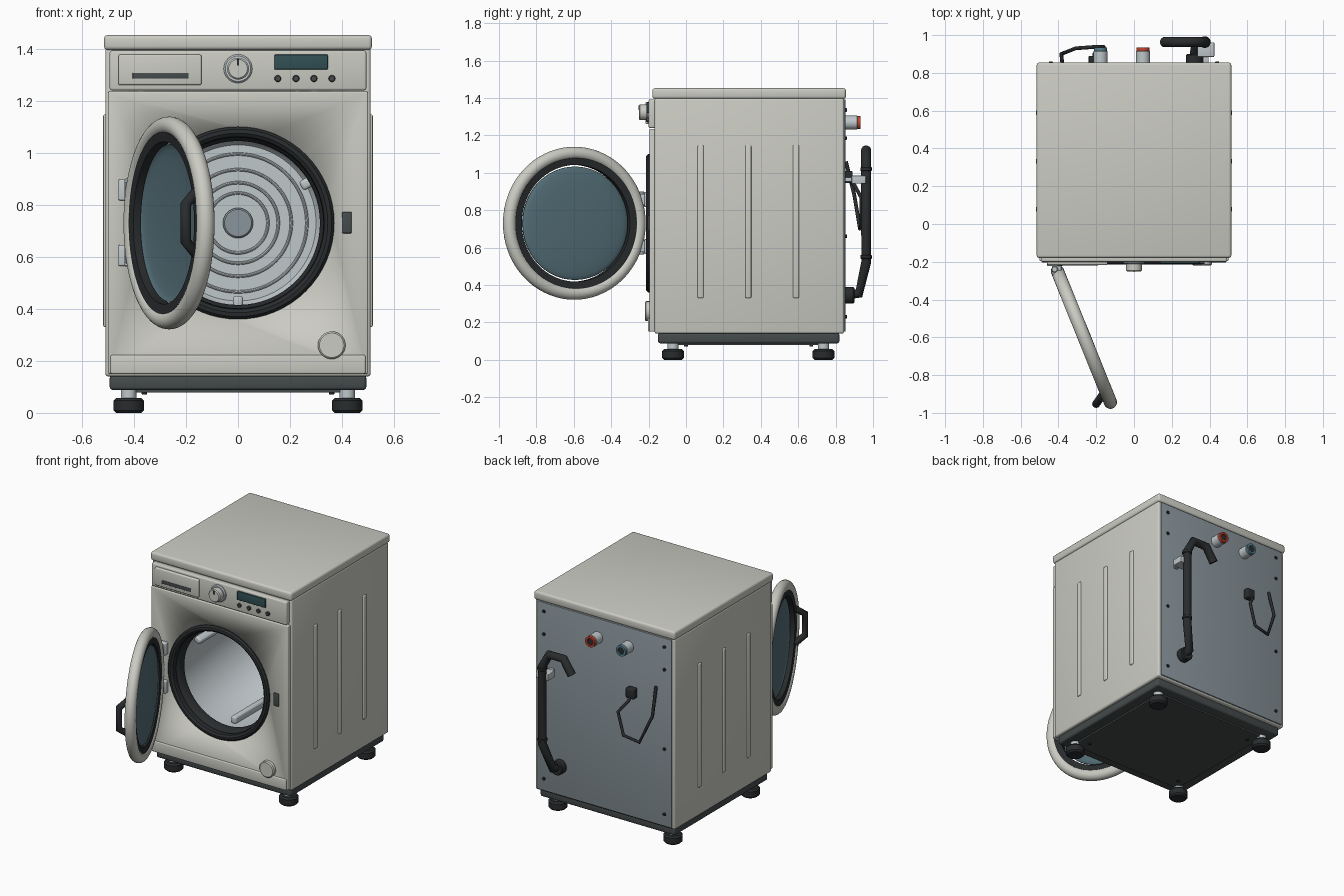
import bpy, bmesh
from math import pi, sin, cos, radians
from mathutils import Matrix, Vector

if "Cube" in bpy.data.objects:
    bpy.data.objects.remove(bpy.data.objects["Cube"])


def material(name, r, g, b):
    m = bpy.data.materials.new(name)
    m.diffuse_color = (r, g, b, 1)
    m.use_nodes = True
    m.node_tree.nodes["Principled BSDF"].inputs["Base Color"].default_value = m.diffuse_color
    return m


SHELL = material("shell_enamel", 0.60, 0.60, 0.55)
DARK = material("dark_rubber", 0.022, 0.025, 0.027)
BASE = material("base_grey", 0.06, 0.07, 0.072)
STEEL = material("steel", 0.52, 0.57, 0.59)
PANEL = material("back_steel", 0.25, 0.30, 0.33)
GLASS = material("tinted_glass", 0.09, 0.16, 0.19)
SCREEN = material("screen", 0.03, 0.08, 0.09)
RED = material("hot_red", 0.55, 0.06, 0.03)
BLUE = material("cold_blue", 0.10, 0.22, 0.28)


def finish(name, bm, mat, matrix=None):
    bmesh.ops.recalc_face_normals(bm, faces=bm.faces)
    me = bpy.data.meshes.new(name)
    bm.to_mesh(me)
    bm.free()
    me.polygons.foreach_set("use_smooth", [True] * len(me.polygons))
    me.set_sharp_from_angle(angle=radians(40))
    me.materials.append(mat)
    ob = bpy.data.objects.new(name, me)
    bpy.context.collection.objects.link(ob)
    if matrix:
        ob.matrix_world = matrix
    return ob


def box(name, x, y, z, mat, bevel=0.0, matrix=None):
    bm = bmesh.new()
    bmesh.ops.create_cube(bm, size=1)
    for v in bm.verts:
        for i, (a, b) in enumerate((x, y, z)):
            v.co[i] = (a + b) / 2 + v.co[i] * (b - a)
    if bevel:
        bmesh.ops.bevel(bm, geom=bm.edges[:], offset=bevel, segments=3,
                        profile=0.5, affect='EDGES')
    return finish(name, bm, mat, matrix)


def lathe(name, prof, loc, mat, axis='y', segs=64, closed=False, matrix=None):
    """Spin (radius, height) points about the y or z axis through loc."""
    bm = bmesh.new()
    rings = []
    for i in range(segs):
        a = 2 * pi * i / segs
        c, s = cos(a), sin(a)
        rings.append([bm.verts.new(Vector(loc) + Vector(
            (r * c, h, r * s) if axis == 'y' else (r * c, r * s, h))) for r, h in prof])
    n = len(prof)
    for i in range(segs):
        p, q = rings[i], rings[(i + 1) % segs]
        for j in range(n if closed else n - 1):
            k = (j + 1) % n
            bm.faces.new((p[j], p[k], q[k], q[j]))
    bmesh.ops.remove_doubles(bm, verts=bm.verts, dist=1e-6)
    return finish(name, bm, mat, matrix)


def disc(name, r, h0, h1, loc, mat, axis='y', b=0.006, segs=40):
    lo, hi = min(h0, h1), max(h0, h1)
    return lathe(name, [(0, lo), (r - b, lo), (r, lo + b), (r, hi - b), (r - b, hi), (0, hi)],
                 loc, mat, axis, segs)


def ring(name, R, r, loc, mat, segs=64, n=16, matrix=None):
    prof = [(R + r * cos(2 * pi * i / n), r * sin(2 * pi * i / n)) for i in range(n)]
    return lathe(name, prof, loc, mat, 'y', segs, True, matrix)


def tube(name, pts, r, mat, matrix=None):
    cu = bpy.data.curves.new(name, 'CURVE')
    cu.dimensions = '3D'
    cu.bevel_depth = r
    cu.bevel_resolution = 4
    cu.use_fill_caps = True
    sp = cu.splines.new('POLY')
    sp.points.add(len(pts) - 1)
    for p, co in zip(sp.points, pts):
        p.co = (*co, 1)
    cu.materials.append(mat)
    ob = bpy.data.objects.new(name, cu)
    bpy.context.collection.objects.link(ob)
    if matrix:
        ob.matrix_world = matrix


# cabinet and front panel, with the round drum opening cut out
ZC = 0.73
shell = box("cabinet_shell", (-0.51, 0.51), (-0.168, 0.845), (0.14, 1.40), SHELL, 0.012)
front = box("front_panel", (-0.5, 0.5), (-0.195, -0.16), (0.15, 1.235), SHELL, 0.006)
cutter = disc("opening_cutter", 0.35, -0.4, 0.62, (0, 0, ZC), SHELL, segs=64)
cutter.hide_render = True
for ob in (shell, front):
    m = ob.modifiers.new("opening", 'BOOLEAN')
    m.object = cutter
    m.solver = 'EXACT'
    bpy.context.view_layer.objects.active = ob
    bpy.ops.object.modifier_apply(modifier="opening")
bpy.data.objects.remove(cutter)
box("top_lid", (-0.515, 0.515), (-0.18, 0.855), (1.395, 1.452), SHELL, 0.014)
box("plinth", (-0.493, 0.493), (-0.15, 0.82), (0.088, 0.145), BASE, 0.012)
box("bottom_plate", (-0.42, 0.42), (-0.08, 0.75), (0.078, 0.095), BASE)
box("kick_panel", (-0.49, 0.49), (-0.203, -0.165), (0.15, 0.222), SHELL, 0.006)
disc("filter_cap", 0.053, -0.22, -0.18, (0.36, 0, 0.26), SHELL)

# feet, bottom screws and side ribs
for sx in (-1, 1):
    for y in (-0.07, 0.735):
        disc("foot", 0.058, 0, 0.057, (sx * 0.42, y, 0), DARK, 'z', 0.01)
        disc("foot_stem", 0.03, 0.05, 0.095, (sx * 0.42, y, 0), STEEL, 'z')
    for y in (0.0, 0.67):
        disc("bottom_screw", 0.01, 0.07, 0.082, (sx * 0.36, y, 0), DARK, 'z', 0.002, 12)
    for y in (0.078, 0.333, 0.588):
        box("side_rib", (sx * 0.51 - 0.008, sx * 0.51 + 0.008), (y - 0.016, y + 0.016),
            (0.33, 1.147), SHELL, 0.006)

# control panel
box("control_panel", (-0.493, 0.493), (-0.2, -0.16), (1.24, 1.392), SHELL, 0.008)
box("detergent_drawer", (-0.46, -0.14), (-0.217, -0.19), (1.26, 1.377), SHELL, 0.007)
box("drawer_grip", (-0.405, -0.19), (-0.22, -0.21), (1.285, 1.307), BASE, 0.002)
disc("knob_collar", 0.055, -0.212, -0.19, (0, 0, 1.323), STEEL)
disc("program_knob", 0.042, -0.252, -0.2, (0, 0, 1.323), SHELL)
box("knob_mark", (-0.003, 0.003), (-0.254, -0.248), (1.335, 1.36), DARK)
box("display", (0.14, 0.345), (-0.21, -0.19), (1.32, 1.377), SCREEN, 0.003)
for x in (0.153, 0.223, 0.292, 0.361):
    disc("button", 0.013, -0.213, -0.19, (x, 0, 1.285), BASE, b=0.003, segs=20)
box("latch", (0.4, 0.437), (-0.205, -0.18), (0.69, 0.773), BASE, 0.005)

# drum and gasket
O = (0, 0, ZC)
lathe("drum", [(0.325, -0.13), (0.325, 0.52), (0.3, 0.55), (0, 0.55), (0, 0.56),
               (0.31, 0.56), (0.335, 0.53), (0.335, -0.13), (0.325, -0.13)], O, STEEL)
lathe("door_gasket", [(0.37, -0.18), (0.37, -0.202), (0.36, -0.213), (0.345, -0.215),
                      (0.332, -0.205), (0.328, -0.185), (0.333, -0.17), (0.322, -0.155),
                      (0.315, -0.14), (0.315, -0.11), (0.345, -0.11), (0.345, -0.18)],
      O, DARK, closed=True)
for r in (0.115, 0.155, 0.205, 0.265):
    ring("drum_back_ring", r, 0.006, (0, 0.549, ZC), STEEL, n=8)
disc("drum_hub", 0.058, 0.525, 0.555, O, PANEL)
for a in (-90, 30, 150):
    turn = Matrix.Translation(O) @ Matrix.Rotation(-radians(a), 4, 'Y')
    box("drum_paddle", (0.28, 0.328), (-0.05, 0.5), (-0.02, 0.02), STEEL, 0.012, turn)

# open door: local x runs away from the hinge, local -y is the outer side
DOOR = Matrix.Translation((-0.265, -0.597, ZC)) @ Matrix.Rotation(radians(-68), 4, 'Z')
ring("door_rim", 0.374, 0.035, (0, 0, 0), SHELL, 72, 20, DOOR)
lathe("door_inner_ring", [(0.312, -0.022), (0.35, -0.026), (0.35, 0.026), (0.312, 0.022)],
      (0, 0, 0), DARK, closed=True, matrix=DOOR)
arc = [(0.303 * sin(t * pi / 16), 0.012 + 0.024 * cos(t * pi / 16)) for t in range(9)]
lathe("door_glass", arc + [(r, h - 0.008) for r, h in reversed(arc)], (0, 0, 0), GLASS,
      matrix=DOOR)
tube("door_handle", [(0.32, -0.02, -0.115), (0.355, -0.075, -0.07), (0.355, -0.075, 0.07),
                     (0.32, -0.02, 0.115)], 0.021, DARK, DOOR)
for z in (0.605, 0.857):
    box("hinge_plate", (-0.46, -0.375), (-0.222, -0.185), (z - 0.04, z + 0.04), STEEL, 0.006)
    box("hinge_arm", (-0.435, -0.385), (-0.27, -0.205), (z - 0.03, z + 0.03), STEEL, 0.006)
    disc("hinge_pin", 0.017, z - 0.043, z + 0.043, (-0.42, -0.24, 0), STEEL, 'z', 0.004, 20)

# back panel, screws and water inlets
box("back_panel", (-0.49, 0.49), (0.835, 0.852), (0.15, 1.392), PANEL, 0.003)
for x in (-0.44, 0.44):
    for z in (0.23, 0.66, 1.185, 1.335):
        disc("back_screw", 0.01, 0.848, 0.86, (x, 0, z), DARK, b=0.002, segs=12)
for x, mat, name in ((0.048, RED, "hot"), (-0.177, BLUE, "cold")):
    disc(name + "_inlet", 0.037, 0.845, 0.92, (x, 0, 1.268), STEEL)
    lathe(name + "_inlet_cap", [(0.022, 0.9), (0.035, 0.9), (0.035, 0.934), (0.022, 0.934)],
          (x, 0, 1.268), mat, segs=40, closed=True)
    disc(name + "_inlet_bore", 0.023, 0.9, 0.926, (x, 0, 1.268), DARK, b=0.001)

# drain hose with its outlet and clip
disc("drain_outlet", 0.045, 0.845, 0.9, (0.32, 0, 0.345), DARK)
tube("drain_hose", [(0.32, 0.86, 0.35), (0.325, 0.925, 0.355), (0.375, 0.963, 0.52),
                    (0.375, 0.963, 1.03), (0.325, 0.963, 1.122), (0.22, 0.963, 1.122),
                    (0.16, 0.963, 1.03)], 0.027, DARK)
for z in (0.55, 1.02):
    disc("hose_cuff", 0.031, z - 0.01, z + 0.01, (0.375, 0.963, 0), DARK, 'z', 0.003, 20)
box("hose_clip", (0.335, 0.425), (0.885, 0.962), (0.942, 0.985), STEEL, 0.004)
box("hose_clip_stem", (0.365, 0.395), (0.845, 0.9), (0.952, 0.975), STEEL, 0.003)

# power cord
box("cord_socket", (-0.24, -0.18), (0.845, 0.89), (0.945, 1.01), DARK, 0.006)
tube("power_cord", [(-0.38, 0.855, 1.06), (-0.385, 0.9, 0.88), (-0.31, 0.93, 0.70),
                    (-0.2, 0.938, 0.72), (-0.16, 0.938, 0.865), (-0.21, 0.9, 0.935),
                    (-0.21, 0.875, 0.96)], 0.01, DARK)
